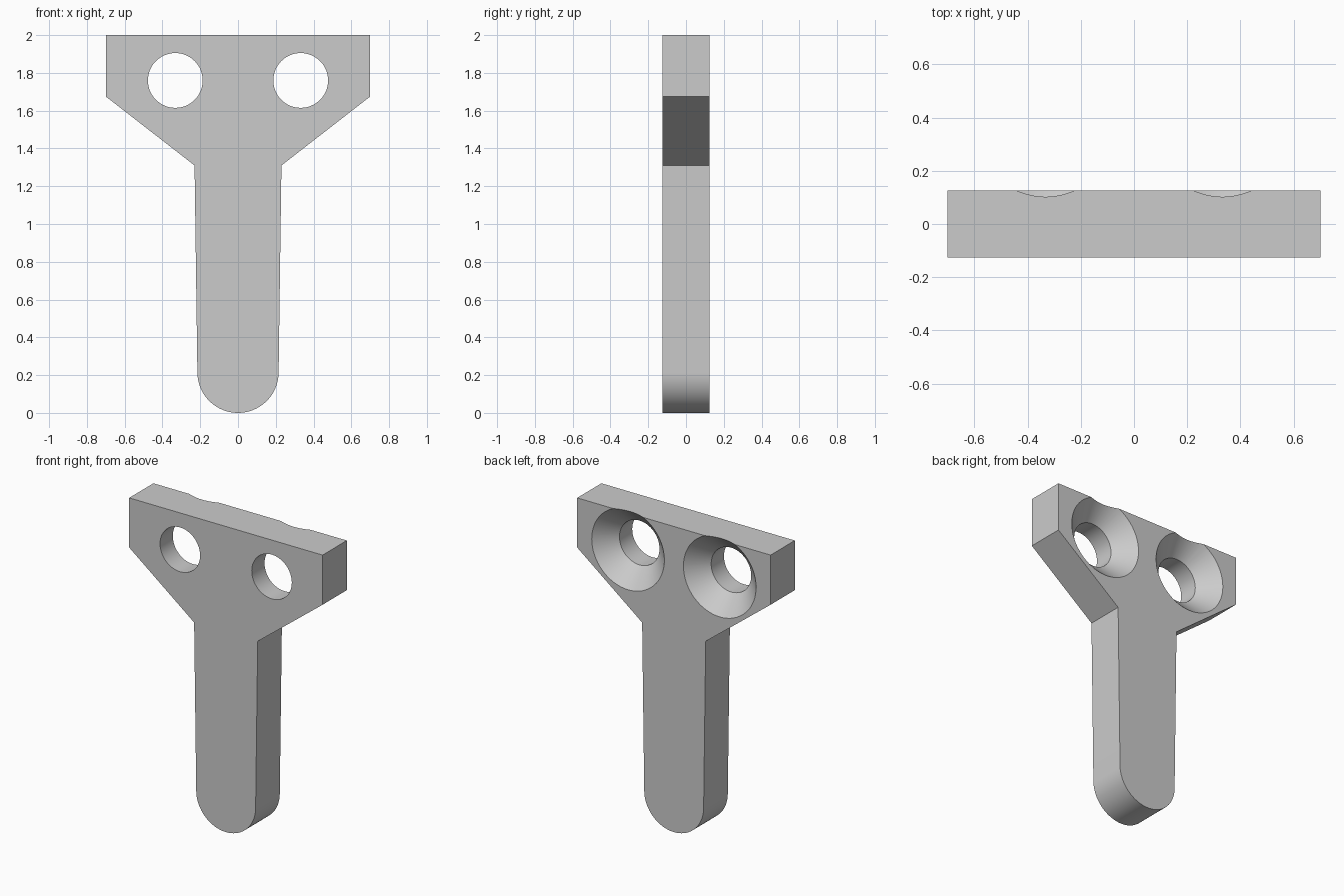
import bpy, bmesh, math

cube = bpy.data.objects.get("Cube")
if cube:
    bpy.data.objects.remove(cube, do_unlink=True)

HALF = 0.125          # half thickness
TIP_R = 0.215         # rounded stem end
HOLE_X, HOLE_Z = 0.332, 1.76
HOLE_R, SINK_R = 0.145, 0.263

grey = bpy.data.materials.new("plain grey")
grey.use_nodes = True
colour = (0.6, 0.6, 0.6, 1)
grey.diffuse_color = colour
grey.node_tree.nodes["Principled BSDF"].inputs["Base Color"].default_value = colour


def make_object(name, bm):
    bmesh.ops.recalc_face_normals(bm, faces=bm.faces)
    mesh = bpy.data.meshes.new(name)
    bm.to_mesh(mesh)
    bm.free()
    mesh.materials.append(grey)
    obj = bpy.data.objects.new(name, mesh)
    bpy.context.collection.objects.link(obj)
    return obj


# T-shaped plate: half outline mirrored, with a rounded tip
side = [(0.70, 2.0), (0.70, 1.675), (0.23, 1.31)]
steps = 48
tip = [(TIP_R * math.cos(a), TIP_R - TIP_R * math.sin(a))
       for a in (math.pi * i / steps for i in range(steps + 1))]
outline = side + tip + [(-x, z) for x, z in reversed(side)]
bm = bmesh.new()
face = bm.faces.new([bm.verts.new((x, -HALF, z)) for x, z in outline])
extruded = bmesh.ops.extrude_face_region(bm, geom=[face])["geom"]
bmesh.ops.translate(bm, vec=(0, 2 * HALF, 0),
                    verts=[v for v in extruded if isinstance(v, bmesh.types.BMVert)])
plate = make_object("mounting_plate", bm)


# Countersunk screw hole: straight bore opening into a 45 degree cone at the back
def hole_cutter(name, x):
    extra = 0.05
    depth = SINK_R - HOLE_R
    profile = [(-HALF - extra, HOLE_R), (HALF - depth, HOLE_R),
               (HALF + extra, SINK_R + extra)]
    n = 64
    bm = bmesh.new()
    rings = [[bm.verts.new((x + r * math.cos(2 * math.pi * i / n), y,
                            HOLE_Z + r * math.sin(2 * math.pi * i / n)))
              for i in range(n)] for y, r in profile]
    for a, b in zip(rings, rings[1:]):
        for i in range(n):
            j = (i + 1) % n
            bm.faces.new((a[i], a[j], b[j], b[i]))
    bm.faces.new(rings[0])
    bm.faces.new(rings[-1])
    cutter = make_object(name, bm)
    cutter.hide_render = True
    return cutter


bpy.ops.object.select_all(action='DESELECT')
plate.select_set(True)
bpy.context.view_layer.objects.active = plate
for name, x in (("left_hole_cutter", HOLE_X), ("right_hole_cutter", -HOLE_X)):
    cutter = hole_cutter(name, x)
    mod = plate.modifiers.new(name, 'BOOLEAN')
    mod.operation = 'DIFFERENCE'
    mod.solver = 'EXACT'
    mod.object = cutter
    bpy.ops.object.modifier_apply(modifier=mod.name)
    bpy.data.objects.remove(cutter, do_unlink=True)

bpy.ops.object.shade_smooth_by_angle(angle=math.radians(30))
